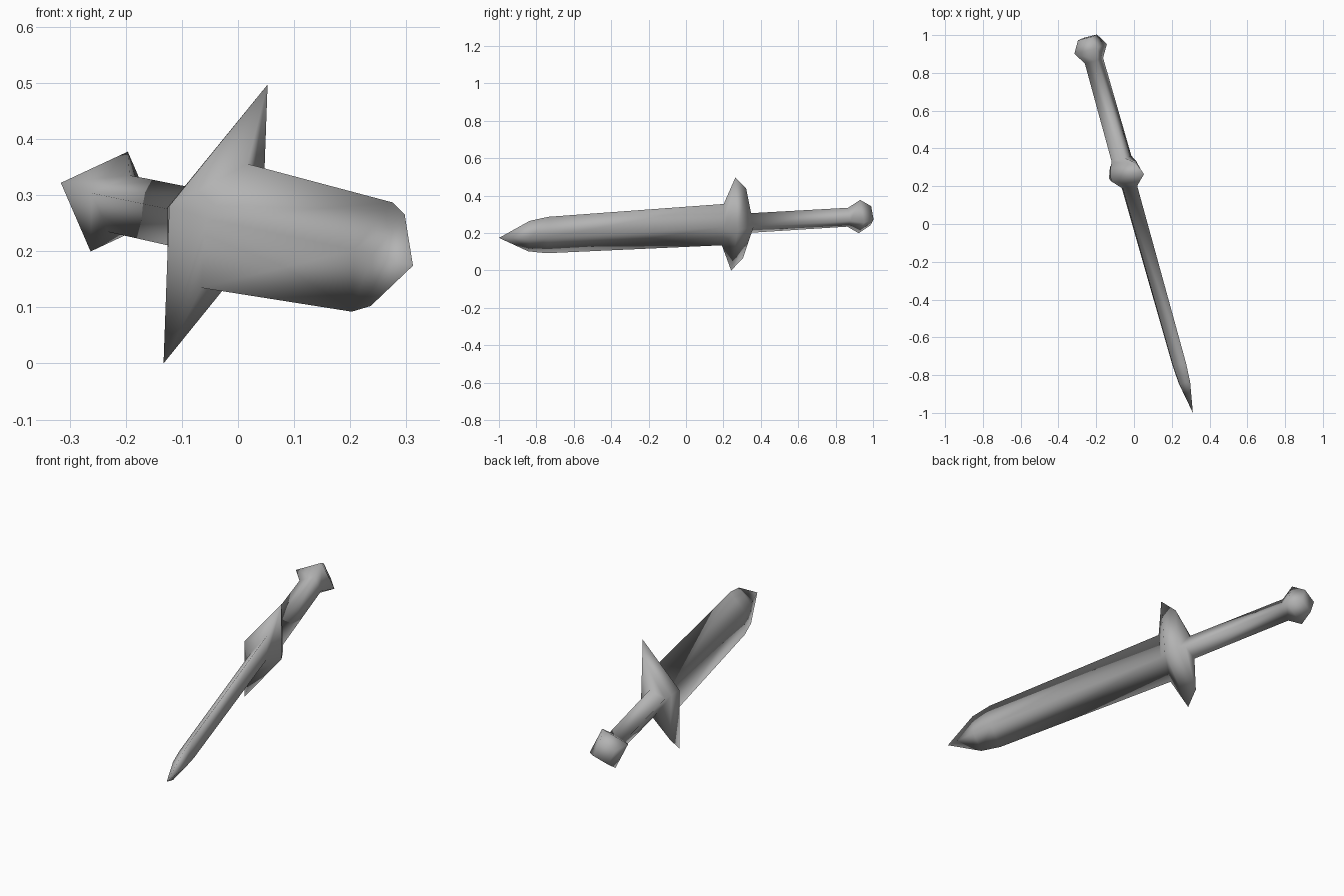
import bpy
import bmesh
from mathutils import Matrix, Vector

cube = bpy.data.objects.get("Cube")
if cube:
    bpy.data.objects.remove(cube, do_unlink=True)

# Steel material
steel = bpy.data.materials.new("grey_steel")
steel.use_nodes = True
colour = (0.45, 0.45, 0.45, 1.0)
steel.diffuse_color = colour
steel.node_tree.nodes["Principled BSDF"].inputs["Base Color"].default_value = colour

# Diamond sections: (distance along the sword, half thickness, half width)
blade = [(-1.136, 0.030, 0.087), (-1.033, 0.036, 0.104), (-0.058, 0.038, 0.118)]
guard = [(0.0, 0.092, 0.2655), (0.063, 0.076, 0.20)]
handle = [(0.097, 0.058, 0.056), (0.637, 0.054, 0.054)]
pommel = [(0.702, 0.096, 0.095), (0.765, 0.056, 0.055)]
TIP = -1.303


def diamond(bm, along, thick, wide):
    """One four-sided ring: x is thickness, y is length, z is width."""
    return [bm.verts.new(p) for p in
            ((thick, along, 0), (0, along, wide), (-thick, along, 0), (0, along, -wide))]


# One continuous skin from blade tip to pommel
bm = bmesh.new()
rings = [diamond(bm, *s) for s in blade + guard + handle + pommel]
point = bm.verts.new((0, TIP, 0))
for i in range(4):
    j = (i + 1) % 4
    bm.faces.new((point, rings[0][i], rings[0][j]))
    for a, b in zip(rings, rings[1:]):
        bm.faces.new((a[i], b[i], b[j], a[j]))
bm.faces.new(rings[-1])
bmesh.ops.recalc_face_normals(bm, faces=bm.faces)
for f in bm.faces:
    f.smooth = True

mesh = bpy.data.meshes.new("sword")
bm.to_mesh(mesh)
bm.free()
mesh.materials.append(steel)
sword = bpy.data.objects.new("sword", mesh)
bpy.context.collection.objects.link(sword)

# Lay the sword at its tilt
length = Vector((-0.270, 0.961, 0.057)).normalized()
width = Vector((0.348, 0.047, 0.936))
thickness = length.cross(width).normalized()
width = thickness.cross(length)
turn = Matrix((thickness, length, width)).transposed().to_4x4()
sword.matrix_world = Matrix.Translation((-0.04, 0.2525, 0.2485)) @ turn
